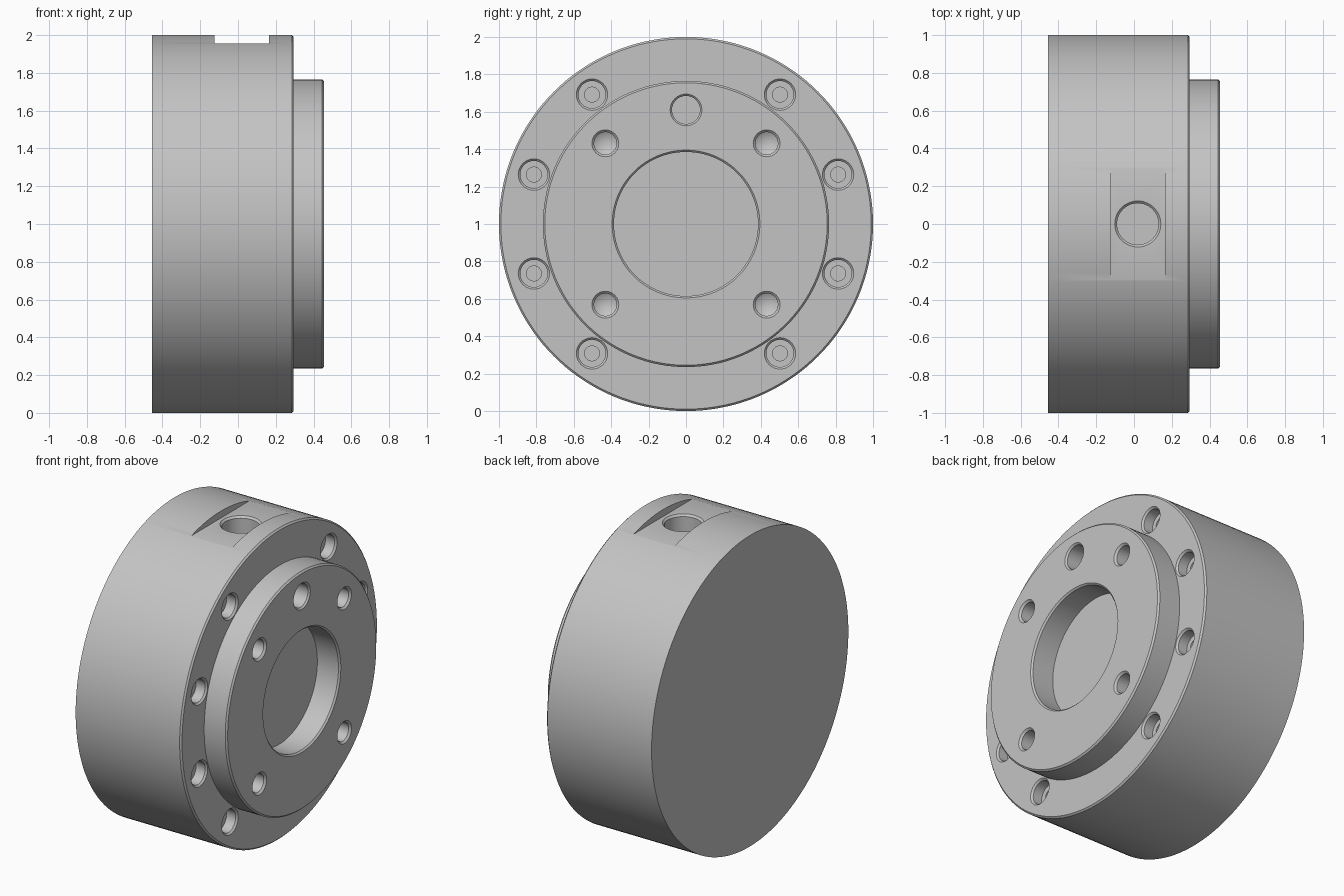
import bpy, bmesh, math
from mathutils import Matrix, Vector

default = bpy.data.objects.get("Cube")
if default:
    bpy.data.objects.remove(default, do_unlink=True)

# Single flat colour
metal = bpy.data.materials.new("light grey metal")
metal.use_nodes = True
GREY = (0.55, 0.55, 0.55, 1.0)
metal.diffuse_color = GREY
metal.node_tree.nodes["Principled BSDF"].inputs["Base Color"].default_value = GREY

TO_X = Matrix.Rotation(math.pi / 2, 4, 'Y')  # turns local z onto +x


def lathe(bm, profile, matrix, segments):
    """Closed solid of revolution about local z from (height, radius) points."""
    rings = []
    for h, r in profile:
        count = segments if r > 0 else 1
        rings.append([bm.verts.new(matrix @ Vector((
            r * math.cos(2 * math.pi * i / segments),
            r * math.sin(2 * math.pi * i / segments), h))) for i in range(count)])
    for a, b in zip(rings, rings[1:]):
        for i in range(segments):
            j = (i + 1) % segments
            if len(b) == 1:
                bm.faces.new((a[i], a[j], b[0]))
            else:
                bm.faces.new((a[i], a[j], b[j], b[i]))
    for ring in (rings[0], rings[-1]):
        if len(ring) > 1:
            bm.faces.new(ring)


def make_object(name, bm):
    bmesh.ops.recalc_face_normals(bm, faces=bm.faces)
    mesh = bpy.data.meshes.new(name)
    bm.to_mesh(mesh)
    bm.free()
    mesh.materials.append(metal)
    obj = bpy.data.objects.new(name, mesh)
    bpy.context.collection.objects.link(obj)
    return obj


def hole_profile(radius, chamfer, *deeper):
    """Chamfered mouth at height 0, then any deeper (height, radius) points."""
    e = 0.002
    return [(e, radius + chamfer + e), (-chamfer, radius), *deeper]


# Turned body: rear drum, stepped front boss and central bore
BACK, STEP, FRONT, C = -0.455, 0.295, 0.455, 0.01
bm = bmesh.new()
lathe(bm, [(BACK, 1.0), (STEP - C, 1.0), (STEP, 1.0 - C),
           (STEP, 0.765), (FRONT - C, 0.765), (FRONT, 0.765 - C),
           (FRONT, 0.395), (FRONT - C, 0.385), (STEP, 0.385)],
      Matrix.Translation((0, 0, 1)) @ TO_X, 144)
body = make_object("flange_body", bm)


def cut(bm):
    """Subtract a temporary cutter from the body."""
    cutter = make_object("cutter", bm)
    cutter.hide_render = True
    mod = body.modifiers.new("cut", 'BOOLEAN')
    mod.operation = 'DIFFERENCE'
    mod.solver = 'EXACT'
    mod.object = cutter
    bpy.context.view_layer.objects.active = body
    bpy.ops.object.modifier_apply(modifier=mod.name)
    mesh = cutter.data
    bpy.data.objects.remove(cutter, do_unlink=True)
    bpy.data.meshes.remove(mesh)


def axial_hole(bm, x, radius_pos, degrees, profile):
    a = math.radians(degrees)
    place = Matrix.Translation((x, radius_pos * math.cos(a), 1 + radius_pos * math.sin(a)))
    lathe(bm, profile, place @ TO_X, 32)


# Counterbored screw holes on the rim
bm = bmesh.new()
screw = hole_profile(0.073, 0.011, (-0.075, 0.073), (-0.075, 0.04), (-0.10, 0.04))
for deg in (18, 54, 126, 162, 198, 234, 306, 342):
    axial_hole(bm, STEP, 0.855, deg, screw)

# Cone-bottomed tapped holes and one dowel hole on the boss
tapped = hole_profile(0.06, 0.012, (-0.17, 0.06), (-0.205, 0))
for deg in (45, 135, 225, 315):
    axial_hole(bm, FRONT, 0.61, deg, tapped)
axial_hole(bm, FRONT, 0.61, 90, hole_profile(0.075, 0.01, (-0.15, 0.075)))
cut(bm)

# Flat notch milled across the top of the drum
FLAT = 1.955
bm = bmesh.new()
bmesh.ops.create_cube(bm, size=1.0, matrix=Matrix.Translation((0.02, 0, FLAT + 0.1))
                      @ Matrix.Diagonal((0.29, 1.0, 0.2, 1)))
cut(bm)

# Round port in the notch floor
bm = bmesh.new()
lathe(bm, hole_profile(0.11, 0.012, (-0.25, 0.11)),
      Matrix.Translation((0.02, 0, FLAT)), 48)
cut(bm)

# Smooth shading with crisp machined edges
bpy.ops.object.select_all(action='DESELECT')
body.select_set(True)
bpy.context.view_layer.objects.active = body
bpy.ops.object.shade_smooth_by_angle(angle=math.radians(30))
